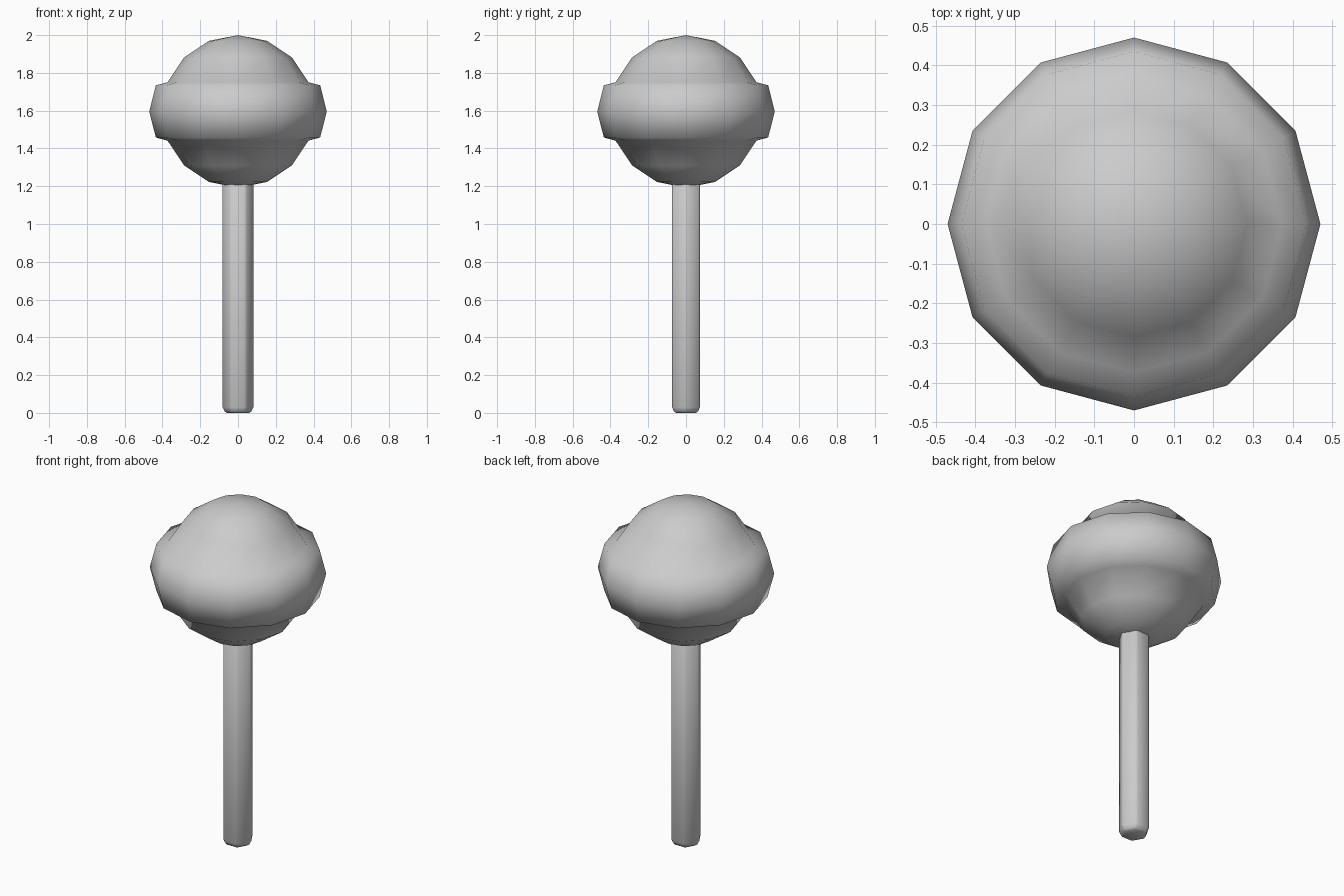
import bpy, bmesh, math

cube = bpy.data.objects.get("Cube")
if cube:
    bpy.data.objects.remove(cube)

grey = bpy.data.materials.new("plain grey")
grey.use_nodes = True
colour = (0.6, 0.6, 0.6, 1)
grey.diffuse_color = colour
grey.node_tree.nodes["Principled BSDF"].inputs["Base Color"].default_value = colour


def lathe(name, profile, sides):
    """Spin (radius, height) points about z; zero radius makes a pole."""
    bm = bmesh.new()
    rings = []
    for r, z in profile:
        count = sides if r > 0 else 1
        rings.append([bm.verts.new((r * math.cos(math.tau * i / sides),
                                    r * math.sin(math.tau * i / sides), z))
                      for i in range(count)])
    for low, high in zip(rings, rings[1:]):
        for i in range(sides):
            j = (i + 1) % sides
            corners = [low[i % len(low)], low[j % len(low)],
                       high[j % len(high)], high[i % len(high)]]
            bm.faces.new(list(dict.fromkeys(corners)))
    for end in (rings[0], rings[-1]):
        if len(end) > 1:
            bm.faces.new(end)
    bmesh.ops.recalc_face_normals(bm, faces=bm.faces)
    for face in bm.faces:
        face.smooth = True
    mesh = bpy.data.meshes.new(name)
    bm.to_mesh(mesh)
    bm.free()
    mesh.materials.append(grey)
    obj = bpy.data.objects.new(name, mesh)
    bpy.context.collection.objects.link(obj)
    return obj


# Candy ball with a raised band around its middle
RADIUS, CENTRE = 0.404, 1.596
ball = [(RADIUS * math.sin(math.pi * k / 8), CENTRE - RADIUS * math.cos(math.pi * k / 8))
        for k in range(9)]
ball[0], ball[8] = (0, ball[0][1]), (0, ball[8][1])
band = [(0.435, 1.458), (0.47, CENTRE), (0.435, 1.734)]
lathe("candy_ball", ball[:4] + band + ball[5:], 12)

# Six-sided stick with a chamfered foot, its top buried in the candy
stick = lathe("stick", [(0.07, 0), (0.085, 0.03), (0.085, 1.3)], 6)
bevel = stick.modifiers.new("soft_edges", 'BEVEL')
bevel.width = 0.008
bevel.segments = 1
bevel.limit_method = 'ANGLE'
bevel.angle_limit = math.radians(50)
